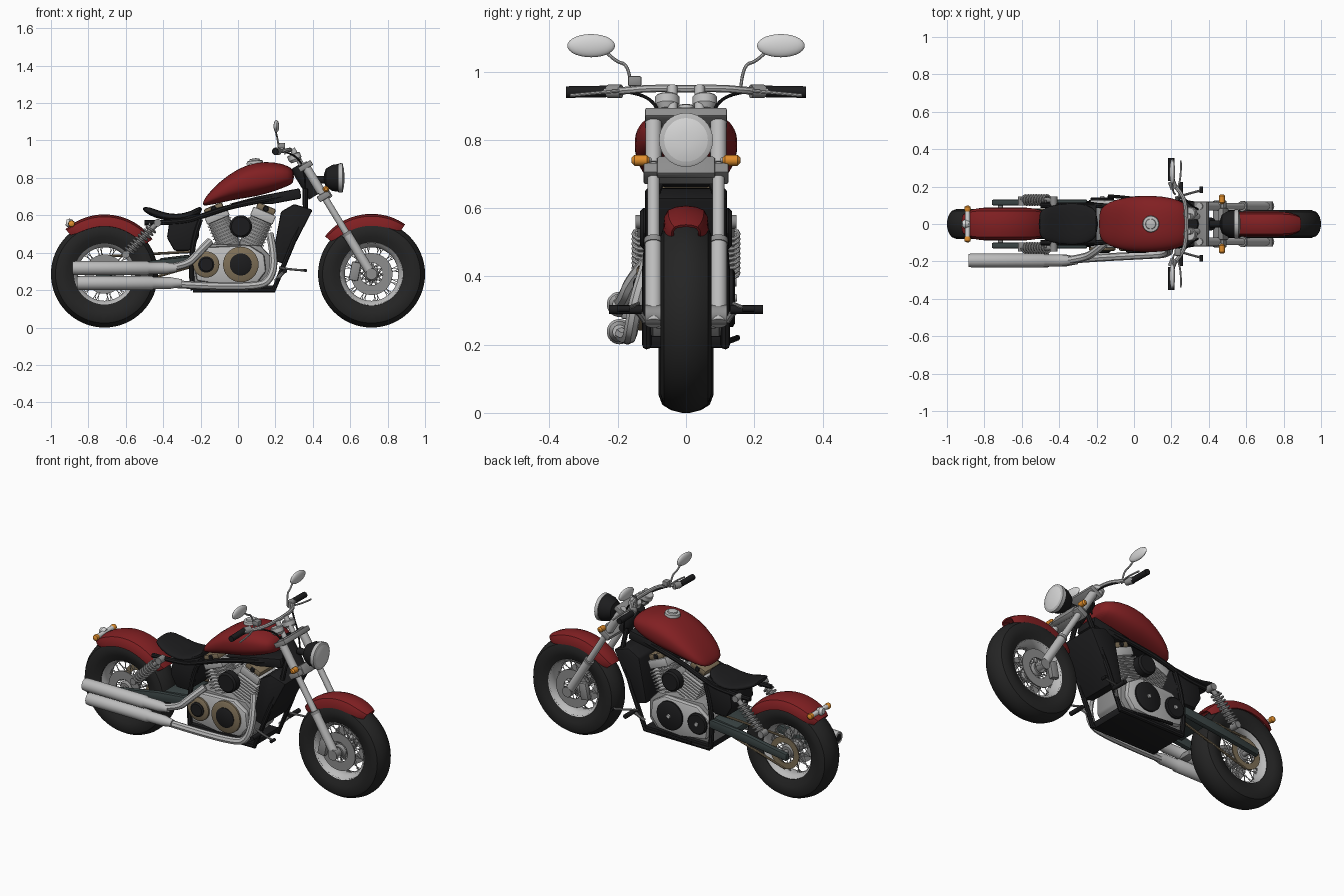
import bpy, bmesh, math
from mathutils import Vector, Matrix

cube = bpy.data.objects.get("Cube")
if cube:
    bpy.data.objects.remove(cube)

def material(name, *rgb):
    m = bpy.data.materials.new(name)
    m.use_nodes = True
    m.diffuse_color = (*rgb, 1)
    m.node_tree.nodes["Principled BSDF"].inputs["Base Color"].default_value = (*rgb, 1)
    return m

RED = material("deep_red", .22, .014, .016)
BLACK = material("black", .012, .012, .013)
RUBBER = material("rubber", .018, .018, .018)
CHROME = material("chrome", .5, .5, .5)
STEEL = material("steel", .27, .27, .27)
LENS = material("pale_lens", .68, .68, .68)
TAN = material("tan_metal", .21, .16, .095)
ORANGE = material("orange", .75, .27, .025)
SLATE = material("slate", .04, .055, .055)

# ---- helpers ----
def finish(name, bm, mat, mirror=False, thickness=0):
    bmesh.ops.recalc_face_normals(bm, faces=bm.faces)
    for f in bm.faces:
        f.smooth = True
    for e in bm.edges:
        e.smooth = len(e.link_faces) == 2 and e.calc_face_angle(0) < .6
    mesh = bpy.data.meshes.new(name)
    bm.to_mesh(mesh)
    bm.free()
    mesh.materials.append(mat)
    ob = bpy.data.objects.new(name, mesh)
    bpy.context.collection.objects.link(ob)
    if thickness:
        ob.modifiers.new("Thickness", 'SOLIDIFY').thickness = thickness
    if mirror:
        m = ob.modifiers.new("Mirror", 'MIRROR')
        m.use_axis = (False, True, False)
        m.use_mirror_merge = False
    return ob

def skin(bm, rings, around=True, wrap=False, caps=True):
    vs = [[bm.verts.new(p) for p in ring] for ring in rings]
    n = len(vs[0])
    pairs = list(zip(vs, vs[1:])) + ([(vs[-1], vs[0])] if wrap else [])
    for a, b in pairs:
        for i in range(n if around else n - 1):
            j = (i + 1) % n
            bm.faces.new((a[i], a[j], b[j], b[i]))
    if caps and around and not wrap:
        bm.faces.new(vs[0])
        bm.faces.new(vs[-1])

def add_lathe(bm, profile, origin, axis, seg=32, wrap=False):
    q = Vector((0, 0, 1)).rotation_difference(Vector(axis))
    turn = [math.tau * i / seg for i in range(seg)]
    skin(bm, [[Vector(origin) + q @ Vector((r * math.cos(t), r * math.sin(t), h)) for t in turn]
              for r, h in profile], wrap=wrap)

def lathe(name, profile, origin, axis, mat, mirror=False, seg=32, wrap=False):
    bm = bmesh.new()
    add_lathe(bm, profile, origin, axis, seg, wrap)
    return finish(name, bm, mat, mirror)

def add_rod(bm, a, b, r, r2=None, seg=16):
    d = Vector(b) - Vector(a)
    add_lathe(bm, [(r, 0), (r2 or r, d.length)], a, d, seg)

def rod(name, a, b, r, mat, mirror=False, r2=None, seg=20):
    bm = bmesh.new()
    add_rod(bm, a, b, r, r2, seg)
    return finish(name, bm, mat, mirror)

def tube(name, pts, r, mat, mirror=False, smooth=True):
    cu = bpy.data.curves.new(name, 'CURVE')
    cu.dimensions, cu.bevel_depth, cu.bevel_resolution, cu.use_fill_caps = '3D', r, 2, True
    s = cu.splines.new('NURBS' if smooth else 'POLY')
    s.points.add(len(pts) - 1)
    for p, co in zip(s.points, pts):
        p.co = (*co, 1)
    if smooth:
        s.order_u, s.use_endpoint_u, s.resolution_u = 3, True, 6
    ob = bpy.data.objects.new(name + "_path", cu)
    bpy.context.collection.objects.link(ob)
    mesh = bpy.data.meshes.new_from_object(ob.evaluated_get(bpy.context.evaluated_depsgraph_get()))
    bm = bmesh.new()
    bm.from_mesh(mesh)
    for old in (ob, mesh, cu):
        bpy.data.batch_remove([old])
    return finish(name, bm, mat, mirror)

def bevel(bm, width):
    if width:
        bmesh.ops.bevel(bm, geom=bm.edges[:], offset=width, segments=2, profile=.5, affect='EDGES')

def box(name, centre, size, mat, mirror=False, tilt=0, round_by=.006):
    bm = bmesh.new()
    bmesh.ops.create_cube(bm, size=1, matrix=Matrix.Translation(centre)
                          @ Matrix.Rotation(tilt, 4, 'Y') @ Matrix.Diagonal((*size, 1)))
    bevel(bm, round_by)
    return finish(name, bm, mat, mirror)

def prism(name, outline, y0, y1, mat, mirror=False, round_by=.01):
    bm = bmesh.new()
    skin(bm, [[(x, y, z) for x, z in outline] for y in (y0, y1)])
    bmesh.ops.recalc_face_normals(bm, faces=bm.faces)
    bevel(bm, round_by)
    return finish(name, bm, mat, mirror)

def loft(name, sections, mat, seg=32):
    """Sections are (x, bottom, top, half width) with rounded cross-sections."""
    soft = lambda v: math.copysign(abs(v) ** .8, v)
    bm = bmesh.new()
    skin(bm, [[(x, w * soft(math.cos(t)), (lo + hi) / 2 + (hi - lo) / 2 * soft(math.sin(t)))
               for t in (math.tau * i / seg for i in range(seg))] for x, lo, hi, w in sections])
    ob = finish(name, bm, mat)
    ob.modifiers.new("Smooth", 'SUBSURF').levels = 1
    return ob

def fender(name, x, radius, width, start, end, drop):
    section = [(-1, -1), (-.97, -.5), (-.8, -.15), (-.45, 0), (0, .06), (.45, 0), (.8, -.15), (.97, -.5), (1, -1)]
    bm, rings = bmesh.new(), []
    for i in range(25):
        a = math.radians(start + (end - start) * i / 24)
        k = 1 - .35 * abs(i / 12 - 1) ** 6
        rings.append([(x + (radius + d * drop * k) * math.cos(a), y * width * k,
                       HUB + (radius + d * drop * k) * math.sin(a)) for y, d in section])
    skin(bm, rings, around=False)
    return finish(name, bm, RED, thickness=.008)

HUB, AXLE = .286, .714

# ---- wheels ----
def wheel(label, x, w):
    c, y_axis = (x, 0, HUB), (0, 1, 0)
    half = [(.163, .7), (.2, .92), (.235, 1), (.262, .87), (.278, .55), (.286, .15)]
    lathe(label + "_tyre", [(r, -k * w) for r, k in half] + [(r, k * w) for r, k in half[::-1]],
          c, y_axis, RUBBER, seg=64, wrap=True)
    lathe(label + "_rim", [(.15, -.04), (.168, -.056), (.172, -.05), (.172, .05), (.168, .056), (.15, .04),
                           (.143, .015), (.143, -.015)], c, y_axis, CHROME, seg=48, wrap=True)
    lathe(label + "_hub", [(.03, -.06), (.04, -.045), (.026, -.03), (.026, .03), (.04, .045), (.03, .06)],
          c, y_axis, STEEL)
    rod(label + "_axle", (x, -.12, HUB), (x, .12, HUB), .014, STEEL)
    bm = bmesh.new()
    for i in range(48):
        a = math.tau * i / 48
        b = a + (.7 if i % 4 < 2 else -.7)
        add_rod(bm, (x + .035 * math.cos(a), .04 * (-1) ** i, HUB + .035 * math.sin(a)),
                (x + .147 * math.cos(b), 0, HUB + .147 * math.sin(b)), .002, seg=5)
    finish(label + "_spokes", bm, CHROME)

def disc(name, x, y, outer, inner, mat, mirror=False, seg=48):
    lathe(name, [(inner, -.003), (outer, -.003), (outer, .003), (inner, .003)],
          (x, y, HUB), (0, 1, 0), mat, mirror, seg, wrap=True)

wheel("front", AXLE, .074)
wheel("rear", -AXLE, .08)
disc("front_brake_disc", AXLE, .058, .112, .06, STEEL, True)
disc("rear_brake_disc", -AXLE, -.062, .105, .055, STEEL)
disc("rear_sprocket", -AXLE, .075, .095, .06, TAN)
box("front_caliper", (.625, .075, .3), (.05, .03, .1), STEEL, True, .2)
fender("front_fender", AXLE, .318, .066, 56, 141, .06)
fender("rear_fender", -AXLE, .315, .088, 36, 131, .06)

# ---- fork and steering ----
foot, crown = Vector((AXLE, .095, HUB)), Vector((.35, .095, .88))
along = lambda t, y=.095: (*foot.lerp(crown, t).xz, y)
at = lambda t, y=.095: Vector((along(t)[0], y, along(t)[1]))
rod("fork_slider", at(-.04), at(.36), .025, CHROME, True)
rod("fork_collar", at(.35), at(.375), .028, STEEL, True)
rod("fork_tube", at(.36), at(1), .018, CHROME, True)
rod("fork_sleeve", at(.74), at(.97), .024, CHROME, True)
rod("fork_foot", at(0, .07), at(0, .12), .03, STEEL, True)
rake = math.atan2(crown.x - foot.x, crown.z - foot.z)
box("lower_clamp", at(.7, 0), (.07, .25, .035), STEEL, tilt=rake)
box("upper_clamp", at(.97, 0), (.08, .24, .03), STEEL, tilt=rake)
rod("steering_head", at(.7, 0) - Vector((.05, 0, 0)), at(.97, 0) - Vector((.05, 0, 0)), .035, BLACK)
box("fork_shroud", at(.73, 0) + Vector((.03, 0, 0)), (.03, .17, .06), STEEL, tilt=rake)
rod("bar_riser", (.34, .04, .87), (.29, .04, .955), .015, CHROME, True)
lathe("gauge", [(.025, -.03), (.036, -.015), (.036, .01), (.032, .014)], (.3, .055, .915), (-.4, 0, 1), CHROME, True)
tube("handlebar", [(.28, 0, .95), (.28, .1, .952), (.25, .17, .945), (.2, .22, .942), (.2, .34, .94)], .011, CHROME, True)
rod("grip", (.2, .23, .942), (.2, .352, .94), .017, BLACK, True)
rod("switch_housing", (.215, .19, .942), (.2, .228, .942), .02, STEEL, True)
tube("lever", [(.225, .18, .945), (.255, .22, .942), (.25, .34, .93)], .005, CHROME, True)
box("brake_reservoir", (.235, -.15, .972), (.035, .04, .03), STEEL)
tube("control_cable", [(.24, .17, .94), (.3, .1, .93), (.36, .07, .85), (.36, .08, .74)], .005, BLACK, True)
tube("mirror_stalk", [(.22, .16, .945), (.21, .165, 1.02), (.205, .21, 1.03), (.2, .24, 1.065)], .005, CHROME, True)
bm = bmesh.new()
bmesh.ops.create_uvsphere(bm, u_segments=24, v_segments=14, radius=1, matrix=Matrix.Translation((.205, .278, 1.076))
                          @ Matrix.Diagonal((.015, .07, .034, 1)))
finish("mirror_head", bm, LENS, True)

# ---- lights ----
lamp = (.55, 0, .8)
lathe("headlight_bowl", [(.02, -.09), (.05, -.08), (.07, -.045), (.076, 0)], lamp, (1, 0, 0), BLACK)
lathe("headlight_ring", [(.078, -.012), (.079, .008), (.07, .012)], lamp, (1, 0, 0), CHROME)
lathe("headlight_lens", [(.071, .01), (.05, .016), (.02, .019)], lamp, (1, 0, 0), LENS)
rod("headlight_bracket", at(.85, 0), (.48, 0, .79), .02, BLACK)
rod("front_signal_stem", (.44, .09, .74), (.47, .12, .74), .008, CHROME, True)
lathe("front_signal", [(.008, -.026), (.016, -.018), (.016, .018), (.008, .026)], (.47, .133, .74), (0, 1, 0), ORANGE, True)
rod("rear_signal_stem", (-.89, 0, .555), (-.89, .07, .555), .014, LENS, True)
lathe("rear_signal", [(.014, 0), (.018, .01), (.016, .024), (.006, .03)], (-.89, .068, .555), (0, 1, 0), ORANGE, True)
lathe("tail_light", [(.02, 0), (.024, .02), (.015, .035)], (-.885, 0, .555), (-1, 0, .2), LENS)

# ---- tank and seat ----
loft("fuel_tank", [(-.188, .652, .672, .06), (-.165, .652, .71, .1), (-.1, .665, .78, .132), (0, .688, .852, .15),
                   (.1, .7, .887, .153), (.2, .73, .885, .142), (.27, .758, .865, .115), (.3, .772, .84, .085)], RED)
lathe("filler_cap", [(.045, -.01), (.042, .006), (.028, .008), (.026, .016), (.008, .02)], (.09, 0, .885), (-.08, 0, 1), CHROME)
loft("seat", [(-.51, .628, .642, .06), (-.48, .602, .648, .088), (-.41, .574, .618, .105), (-.33, .568, .602, .113),
              (-.25, .578, .62, .105), (-.19, .61, .66, .07)], BLACK)

# ---- frame and body panels ----
prism("side_cover", [(-.38, .48), (-.365, .58), (-.2, .61), (-.21, .48), (-.26, .41), (-.34, .41)], -.105, .105, BLACK)
prism("radiator", [(.18, .36), (.23, .62), (.3, .66), (.4, .63), (.25, .34)], -.12, .12, BLACK)
prism("under_tank_plate", [(-.05, .66), (.1, .7), (.33, .745), (.34, .69), (.18, .66)], -.07, .07, BLACK)
prism("skid_plate", [(-.24, .19), (.18, .19), (.19, .225), (-.24, .225)], -.12, .12, BLACK, round_by=.005)
tube("frame_downtube", [(.36, .05, .74), (.36, .1, .62), (.28, .115, .42), (.19, .115, .2), (-.24, .115, .2)],
     .014, BLACK, True, smooth=False)
tube("seat_rail", [(.3, .05, .71), (0, .08, .66), (-.18, .1, .6), (-.3, .1, .56), (-.5, .1, .56)], .014, BLACK, True)
tube("rear_upright", [(-.2, .1, .58), (-.27, .11, .4), (-.24, .11, .2)], .014, BLACK, True)
prism("swingarm", [(-.25, .33), (-.25, .38), (-.45, .36), (-.76, .305), (-.76, .265), (-.5, .3)], .1, .13, SLATE, True, .006)
prism("swingarm_bridge", [(-.26, .33), (-.26, .39), (-.42, .37), (-.42, .33)], -.11, .11, SLATE)
bm = bmesh.new()
for z0, z1 in ((.38, .405), (HUB - .095, .325)):
    add_rod(bm, (-AXLE, .075, z0), (-.25, .075, z1), .007, seg=8)
finish("chain", bm, TAN)

# ---- rear shocks ----
low, high = Vector((-.6, .128, .39)), Vector((-.43, .128, .56))
rod("shock_damper", low, high, .014, STEEL, True)
side = (high - low).cross(Vector((0, 1, 0))).normalized()
tube("shock_spring", [low.lerp(high, .1 + .75 * i / 108) + .026 * (side * math.cos(i * math.tau / 12)
     + Vector((0, math.sin(i * math.tau / 12), 0))) for i in range(109)], .006, CHROME, True, smooth=False)
for name, p in (("shock_lower_mount", low), ("shock_upper_mount", high)):
    rod(name, p - Vector((0, .03, 0)), p + Vector((0, .02, 0)), .02, STEEL, True)

# ---- engine ----
prism("crankcase", [(-.24, .22), (.13, .22), (.175, .27), (.175, .38), (.12, .44), (-.18, .45), (-.25, .38)], -.1, .1, STEEL)
prism("case_cover", [(-.22, .25), (-.05, .225), (.1, .235), (.15, .3), (.14, .39), (.06, .44), (-.16, .43), (-.24, .37)],
      .09, .128, CHROME, True, .012)
for x, r, name in ((-.17, .07, "clutch"), (.015, .095, "generator")):
    lathe(name + "_ring", [(r, 0), (r, .014), (r - .01, .02)], (x, -.125, .337), (0, -1, 0), TAN)
    lathe(name + "_cap", [(r * .62, 0), (r * .62, .024), (r * .5, .03)], (x, -.125, .337), (0, -1, 0), BLACK)
    lathe(name + "_far_cover", [(r * .9, 0), (r * .9, .012), (r * .8, .018)], (x, .125, .337), (0, 1, 0), BLACK)
    lathe(name + "_far_bolt", [(.012, 0), (.01, .006)], (x, .143, .337), (0, 1, 0), CHROME)
for label, base, lean in (("rear", (-.03, 0, .4), -.4), ("front", (.05, 0, .4), .4)):
    up = Vector((math.sin(lean), 0, math.cos(lean)))
    base = Vector(base)
    rod(label + "_cylinder", base, base + up * .2, .06, STEEL)
    for i in range(8):
        box(label + "_cooling_fin", base + up * (.05 + .018 * i), (.135, .17, .007), CHROME, tilt=lean, round_by=0)
    box(label + "_cylinder_head", base + up * .215, (.13, .16, .05), CHROME, tilt=lean)
    box(label + "_rocker_cover", base + up * .255, (.105, .15, .035), TAN, tilt=lean, round_by=.01)
    lathe(label + "_rocker_bolt", [(.016, 0), (.012, .008)], base + up * .255 + Vector((0, .073, 0)), (0, 1, 0), BLACK, True)
lathe("air_cleaner", [(.06, 0), (.06, .04), (.05, .05)], (.015, .085, .54), (0, 1, 0), BLACK, True)
rod("intake", (.015, -.09, .54), (.015, .09, .54), .045, STEEL)

# ---- exhausts ----
for label, y, z, tail, path in (
        ("upper", -.195, .318, -.885, [(-.36, -.195, .322), (-.27, -.18, .335), (-.22, -.16, .39), (-.15, -.1, .46)]),
        ("lower", -.195, .238, -.86, [(-.4, -.195, .236), (-.2, -.18, .222), (.1, -.165, .22), (.17, -.16, .25),
                                      (.2, -.14, .36), (.17, -.09, .5)])):
    lathe(label + "_muffler", [(.026, 0), (.03, .004), (.035, 0), (.037, .02), (.037, .4), (.031, .41), (.031, .5), (.02, .56)],
          (tail, y, z), (1, 0, 0), CHROME)
    lathe(label + "_muffler_core", [(.027, 0), (.02, .003)], (tail + .002, y, z), (-1, 0, 0), BLACK)
    tube(label + "_header", path, .021, CHROME)
box("muffler_bracket", (-.5, -.15, .29), (.05, .08, .03), STEEL)

# ---- foot controls ----
tube("peg_arm", [(.2, .11, .25), (.24, .13, .29), (.25, .15, .305)], .01, STEEL, True)
rod("foot_peg", (.25, .13, .303), (.25, .225, .303), .013, BLACK, True)
tube("foot_lever", [(.22, .14, .32), (.28, .16, .31), (.36, .18, .305)], .006, STEEL, True)
rod("lever_toe", (.36, .165, .305), (.36, .2, .305), .009, BLACK, True)
tube("side_stand", [(.1, .12, .21), (.0, .14, .215), (-.14, .15, .22)], .009, BLACK)
